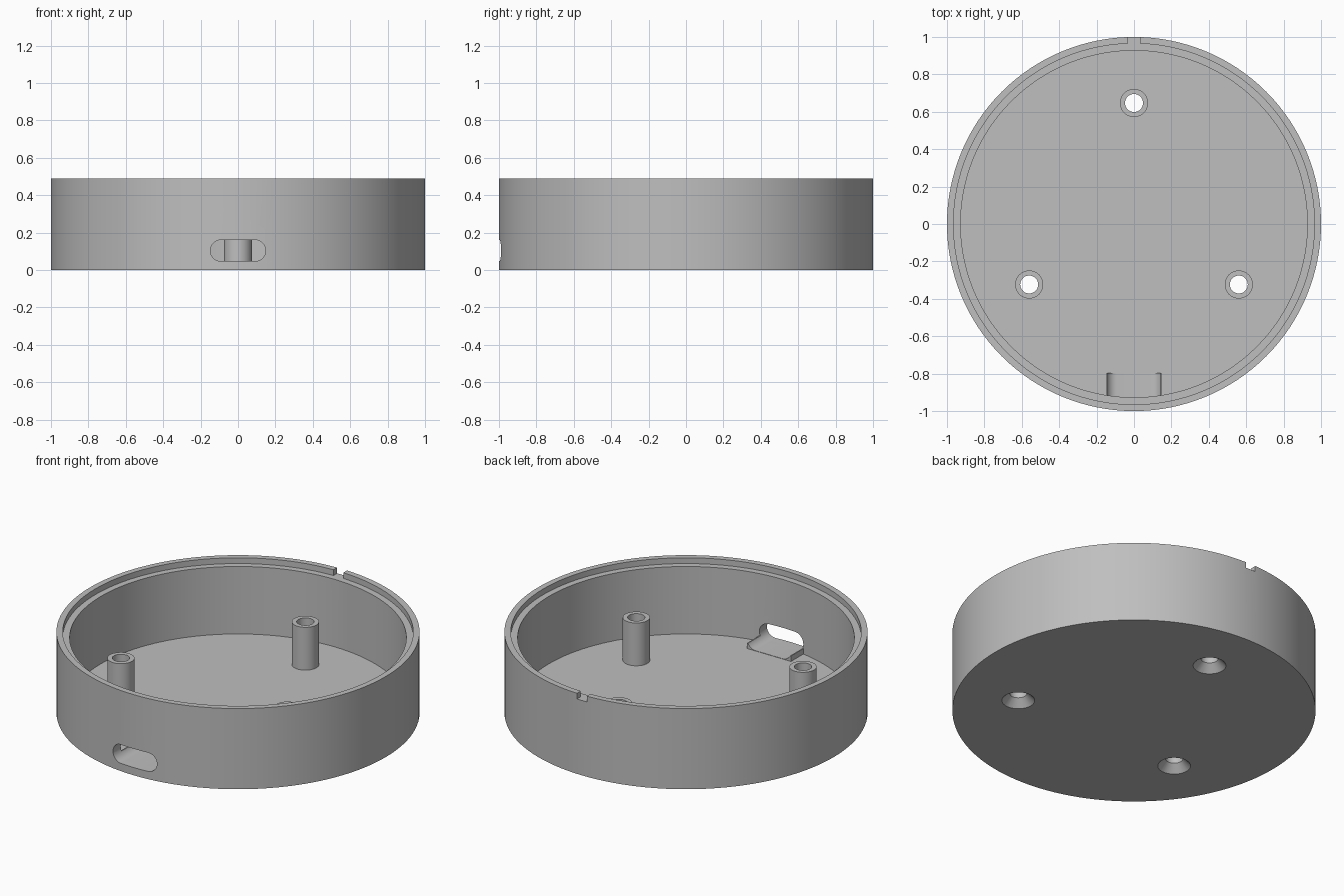
import bpy, bmesh, math
from mathutils import Matrix, Vector

if "Cube" in bpy.data.objects:
    bpy.data.objects.remove(bpy.data.objects["Cube"])

HEIGHT, FLOOR, LEDGE = 0.49, 0.045, 0.455
POST_TOP, POST_R, BORE_R = 0.305, 0.075, 0.048
SLOT_HALF, SLOT_R, SLOT_Z = 0.148, 0.057, 0.104

grey = bpy.data.materials.new("plain_grey")
grey.use_nodes = True
grey.diffuse_color = (0.52, 0.52, 0.52, 1)
grey.node_tree.nodes["Principled BSDF"].inputs["Base Color"].default_value = grey.diffuse_color


def finish(name, bm):
    bmesh.ops.remove_doubles(bm, verts=bm.verts, dist=1e-5)
    bmesh.ops.recalc_face_normals(bm, faces=bm.faces)
    mesh = bpy.data.meshes.new(name)
    bm.to_mesh(mesh)
    bm.free()
    mesh.materials.append(grey)
    obj = bpy.data.objects.new(name, mesh)
    bpy.context.collection.objects.link(obj)
    return obj


def revolve(name, profile, steps, place=(0, 0, 0)):
    """Turn a closed (radius, z) profile around the z axis."""
    bm = bmesh.new()
    verts = [bm.verts.new((r, 0, z)) for r, z in profile]
    edges = [bm.edges.new((a, b)) for a, b in zip(verts, verts[1:])]
    if profile[0][0] > 0:
        edges.append(bm.edges.new((verts[-1], verts[0])))
    bmesh.ops.spin(bm, geom=verts + edges, axis=(0, 0, 1), cent=(0, 0, 0),
                   angle=math.tau, steps=steps, use_merge=True)
    bmesh.ops.translate(bm, verts=bm.verts, vec=place)
    return finish(name, bm)


def box(name, low, high):
    low, high = Vector(low), Vector(high)
    bm = bmesh.new()
    bmesh.ops.create_cube(bm, size=1, matrix=Matrix.Translation((low + high) / 2)
                          @ Matrix.Diagonal((*(high - low), 1)))
    return finish(name, bm)


def slot_prism(name, y0, y1, steps=16):
    """Rounded slot outline pushed along y."""
    bm = bmesh.new()
    verts = []
    for side in (1, -1):
        for i in range(steps + 1):
            a = math.pi * (i / steps - 0.5) + (0 if side > 0 else math.pi)
            verts.append(bm.verts.new((side * (SLOT_HALF - SLOT_R) + SLOT_R * math.cos(a),
                                       y0, SLOT_Z + SLOT_R * math.sin(a))))
    face = bm.faces.new(verts)
    new = bmesh.ops.extrude_face_region(bm, geom=[face])["geom"]
    bmesh.ops.translate(bm, verts=[v for v in new if isinstance(v, bmesh.types.BMVert)],
                        vec=(0, y1 - y0, 0))
    return finish(name, bm)


def cut(obj, cutter):
    cutter.hide_render = True
    mod = obj.modifiers.new("cut", 'BOOLEAN')
    mod.operation, mod.solver, mod.object = 'DIFFERENCE', 'EXACT', cutter
    bpy.context.view_layer.objects.active = obj
    bpy.ops.object.modifier_apply(modifier=mod.name)


# Round tray with a stepped rim
tray = revolve("tray", [(0, 0), (1, 0), (1, HEIGHT), (0.965, HEIGHT), (0.965, LEDGE),
                        (0.927, LEDGE), (0.927, FLOOR), (0, FLOOR)], 128)
parts = [tray]
cutters = []

# Hollow screw posts over countersunk holes
for i, name in enumerate(("back_post", "right_post", "left_post")):
    a = math.radians(90 + 120 * i)
    spot = (0.647 * math.cos(a), 0.647 * math.sin(a), 0)
    parts.append(revolve(name, [(BORE_R, FLOOR), (POST_R, FLOOR),
                                (POST_R, POST_TOP), (BORE_R, POST_TOP)], 40, spot))
    hole = revolve("hole_cutter", [(0, -0.01), (0.1, -0.01), (BORE_R, FLOOR),
                                   (BORE_R, 0.1), (0, 0.1)], 40, spot)
    cut(tray, hole)
    cutters.append(hole)

# Low cradle behind the front slot
cradle = box("slot_cradle", (-SLOT_HALF, -0.94, FLOOR - 0.01), (SLOT_HALF, -0.797, 0.078))
parts.append(cradle)

# Front slot and back rim notch
slot = slot_prism("slot_cutter", -1.1, -0.75)
cut(tray, slot)
cut(cradle, slot)
notch = box("notch_cutter", (-0.033, 0.9, LEDGE), (0.033, 1.1, HEIGHT + 0.1))
cut(tray, notch)
cutters += [slot, notch]

for c in cutters:
    bpy.data.objects.remove(c)

# Smooth the round walls, keep the rims crisp
bpy.ops.object.select_all(action='DESELECT')
for p in parts:
    p.select_set(True)
bpy.context.view_layer.objects.active = tray
bpy.ops.object.shade_smooth_by_angle(angle=math.radians(30))
